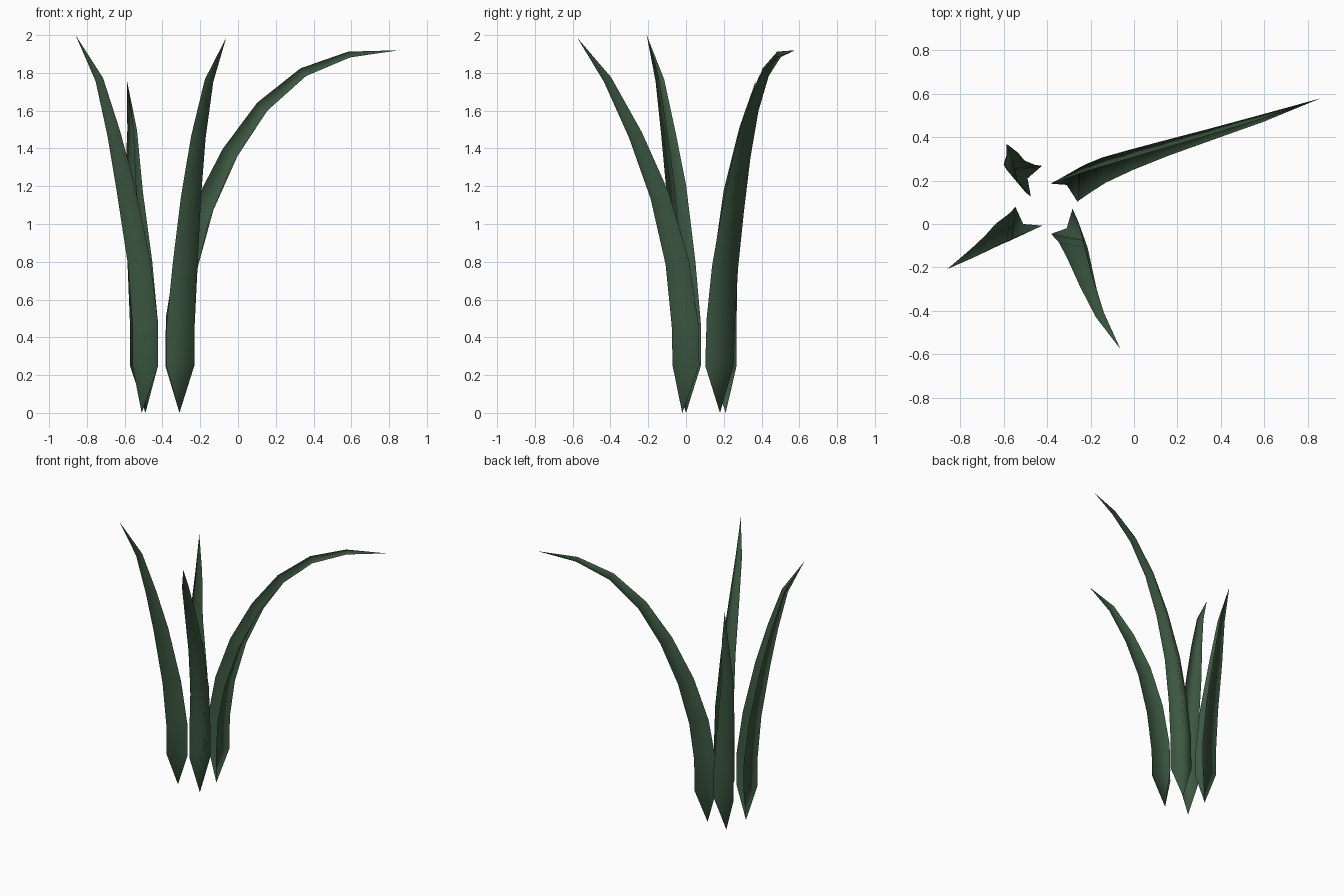
import bpy
from math import radians, cos, sin
from mathutils import Vector

if "Cube" in bpy.data.objects:
    bpy.data.objects.remove(bpy.data.objects["Cube"])

mat = bpy.data.materials.new("leaf_green")
mat.diffuse_color = (0.045, 0.095, 0.052, 1)
mat.use_nodes = True
mat.node_tree.nodes["Principled BSDF"].inputs["Base Color"].default_value = mat.diffuse_color


def blade(name, keel_deg, path, radii, twist=0):
    """Open V-section leaf: three points per ring, pointed at both ends."""
    pts = [Vector(p) for p in path]
    n = len(pts)
    verts, faces = [pts[0]], []
    for i in range(1, n - 1):
        # Tilt each ring square to the path; the lowest ring stays level
        t = (pts[i + 1] - pts[i - 1]).normalized() if i > 1 else Vector((0, 0, 1))
        q = Vector((0, 0, 1)).rotation_difference(t)
        roll = keel_deg + twist * (i - 1) / (n - 3)
        for off in (-120, 0, 120):          # wing, keel, wing
            a = radians(roll + off)
            verts.append(pts[i] + q @ Vector((cos(a), sin(a), 0)) * radii[i - 1])
    verts.append(pts[-1])
    last = len(verts) - 1
    for s in (1, 2):
        faces.append((0, s + 1, s))
        for i in range(n - 3):
            a = s + 3 * i
            faces.append((a, a + 1, a + 4, a + 3))
        top = s + 3 * (n - 3)
        faces.append((top, top + 1, last))
    me = bpy.data.meshes.new(name)
    me.from_pydata(verts, [], faces)
    me.materials.append(mat)
    for p in me.polygons:
        p.use_smooth = True
    ob = bpy.data.objects.new(name, me)
    bpy.context.collection.objects.link(ob)


short_radii = [.087, .087, .077, .062, .045, .027]

# Long arching leaf
blade("arching_leaf", 56, [
    (-.31, .18, 0), (-.298, .18, .25), (-.295, .185, .5), (-.255, .205, .78),
    (-.17, .245, 1.08), (-.035, .292, 1.37), (.131, .345, 1.613),
    (.345, .41, 1.797), (.587, .485, 1.893), (.857, .578, 1.92)],
    [.087, .087, .08, .068, .054, .042, .031, .02], twist=25)

# Leaf leaning to the front
blade("front_leaf", 320, [
    (-.31, -.02, 0), (-.298, -.015, .25), (-.296, -.02, .47), (-.272, -.06, .8),
    (-.243, -.15, 1.15), (-.205, -.275, 1.47), (-.15, -.42, 1.765),
    (-.063, -.575, 1.985)], short_radii)

# Leaf leaning to the left
blade("left_leaf", 235, [
    (-.51, 0, 0), (-.509, 0, .25), (-.509, 0, .47), (-.54, -.02, .8),
    (-.61, -.055, 1.2), (-.667, -.095, 1.48), (-.74, -.14, 1.765),
    (-.86, -.208, 2.0)], short_radii)

# Short upright leaf at the back
blade("back_leaf", 160, [
    (-.49, .21, 0), (-.49, .212, .25), (-.49, .212, .47), (-.513, .222, .8),
    (-.547, .255, 1.17), (-.558, .31, 1.5), (-.588, .37, 1.76)],
    [.087, .087, .077, .057, .03])
